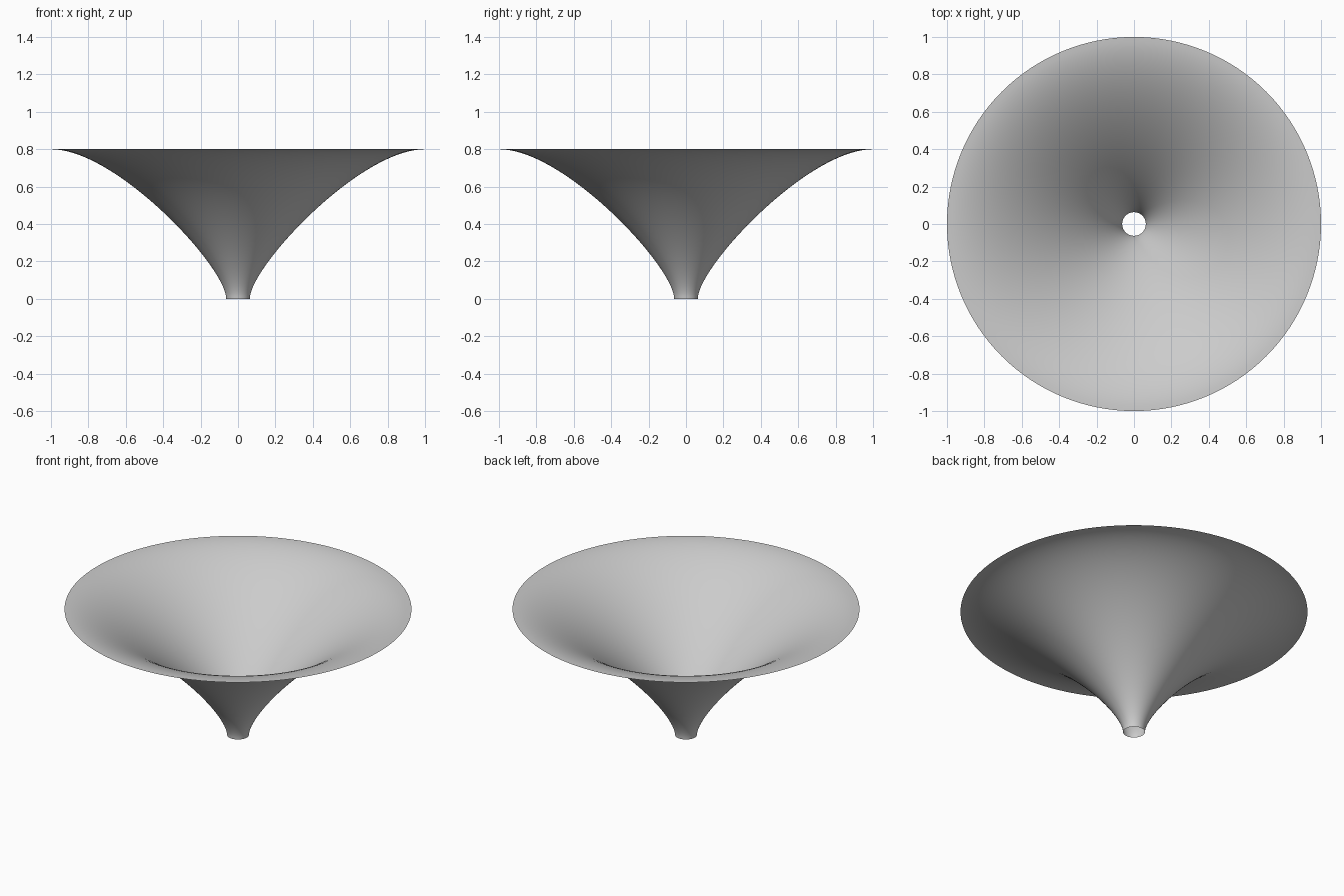
import bpy, bmesh, math
from mathutils import Vector
from mathutils.geometry import interpolate_bezier

# Remove the default cube
cube = bpy.data.objects.get("Cube")
if cube:
    bpy.data.objects.remove(cube, do_unlink=True)

# Plain grey material
grey = bpy.data.materials.new("light_grey")
grey.use_nodes = True
colour = (0.6, 0.6, 0.6, 1)
grey.diffuse_color = colour
grey.node_tree.nodes["Principled BSDF"].inputs["Base Color"].default_value = colour

# Flared profile: upright at the spout, level at the rim
profile = interpolate_bezier(Vector((0.063, 0, 0)), Vector((0.063, 0, 0.17)),
                             Vector((0.65, 0, 0.8)), Vector((1, 0, 0.8)), 40)

# Spin the profile into an open, thin funnel
bm = bmesh.new()
verts = [bm.verts.new(p) for p in profile]
edges = [bm.edges.new(pair) for pair in zip(verts, verts[1:])]
bmesh.ops.spin(bm, geom=verts + edges, cent=(0, 0, 0), axis=(0, 0, 1),
               angle=math.tau, steps=128, use_merge=True)
bmesh.ops.remove_doubles(bm, verts=bm.verts, dist=0.0001)
bmesh.ops.recalc_face_normals(bm, faces=bm.faces)
for face in bm.faces:
    face.smooth = True
mesh = bpy.data.meshes.new("funnel")
bm.to_mesh(mesh)
bm.free()
mesh.materials.append(grey)
funnel = bpy.data.objects.new("funnel", mesh)
bpy.context.collection.objects.link(funnel)
